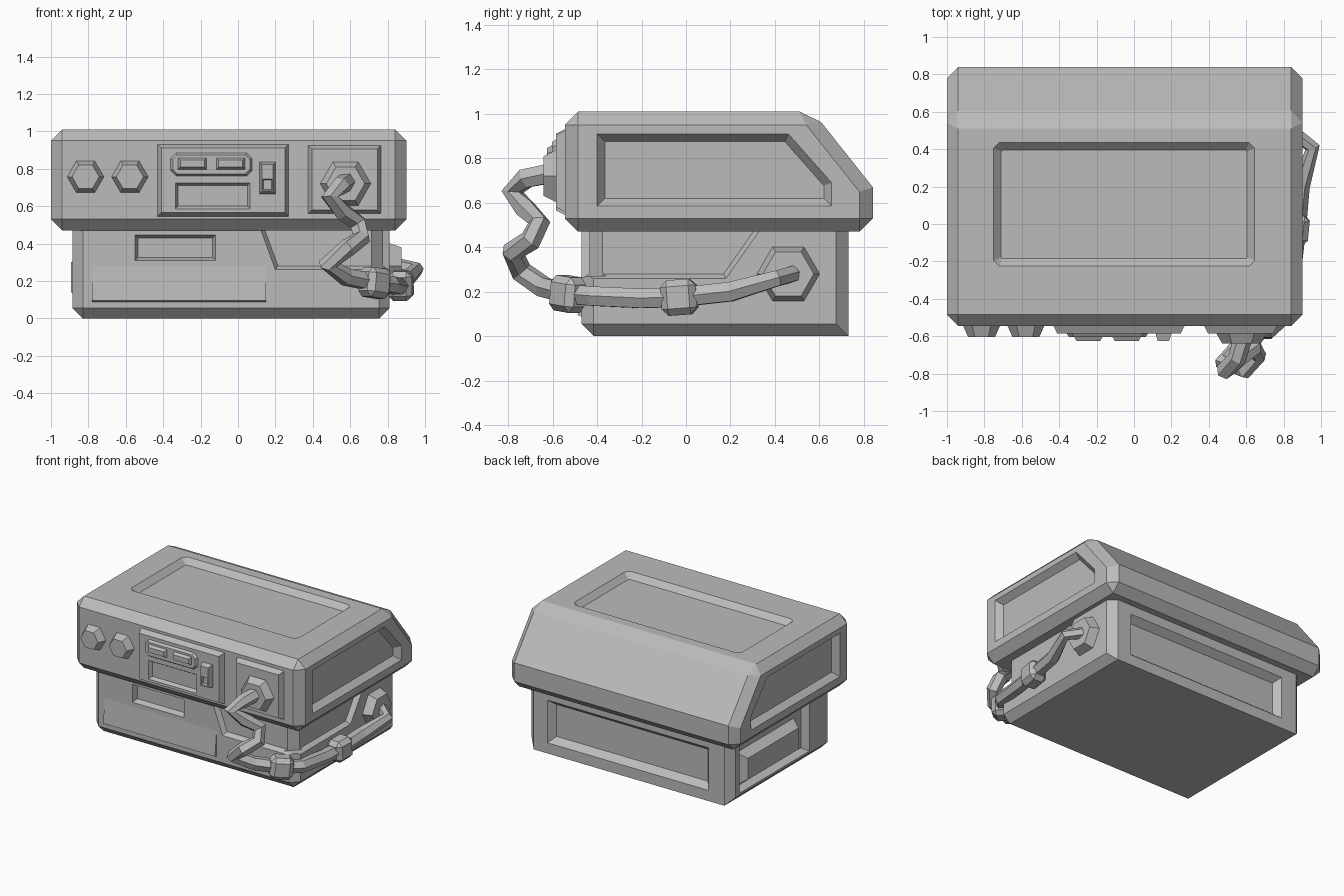
import bpy, bmesh, math
from mathutils import Vector

cube = bpy.data.objects.get("Cube")
if cube:
    bpy.data.objects.remove(cube, do_unlink=True)

GREY = (0.5, 0.5, 0.5, 1)
metal = bpy.data.materials.new("grey_metal")
metal.use_nodes = True
metal.diffuse_color = GREY
metal.node_tree.nodes["Principled BSDF"].inputs["Base Color"].default_value = GREY

# Maps flat coordinates plus a height to each side of the model
SIDES = {
    "front": lambda u, v, h: (u, -h, v),
    "back": lambda u, v, h: (u, h, v),
    "left": lambda u, v, h: (h, u, v),
    "right": lambda u, v, h: (-h, u, v),
    "top": lambda u, v, h: (u, v, h),
}


def finish(name, bm):
    bmesh.ops.recalc_face_normals(bm, faces=bm.faces)
    mesh = bpy.data.meshes.new(name)
    bm.to_mesh(mesh)
    bm.free()
    mesh.materials.append(metal)
    ob = bpy.data.objects.new(name, mesh)
    bpy.context.collection.objects.link(ob)
    return ob


def loft_bm(side, rings):
    """Joins outlines at successive heights into a closed solid."""
    bm = bmesh.new()
    loops = [[bm.verts.new(SIDES[side](u, v, h)) for u, v in pts] for pts, h in rings]
    n = len(loops[0])
    for a, b in zip(loops, loops[1:]):
        for i in range(n):
            j = (i + 1) % n
            bm.faces.new((a[i], a[j], b[j], b[i]))
    bm.faces.new(loops[0])
    bm.faces.new(loops[-1])
    bmesh.ops.recalc_face_normals(bm, faces=bm.faces)
    return bm


def shrink(pts, d):
    """Insets a counter-clockwise convex outline by d."""
    out = []
    for i, p in enumerate(pts):
        p = Vector(p)
        e1 = (p - Vector(pts[i - 1])).normalized()
        e2 = (Vector(pts[(i + 1) % len(pts)]) - p).normalized()
        n1, n2 = Vector((-e1.y, e1.x)), Vector((-e2.y, e2.x))
        out.append(tuple(p + (n1 + n2) * d / (1 + n1.dot(n2))))
    return out


def rect(u0, u1, v0, v1, c=0):
    if not c:
        return [(u0, v0), (u1, v0), (u1, v1), (u0, v1)]
    return [(u0 + c, v0), (u1 - c, v0), (u1, v0 + c), (u1, v1 - c),
            (u1 - c, v1), (u0 + c, v1), (u0, v1 - c), (u0, v0 + c)]


def hexagon(u, v, r):
    return [(u + r * math.cos(math.pi * i / 3), v + r * math.sin(math.pi * i / 3))
            for i in range(6)]


def raised(name, side, pts, base, height, inset):
    rings = [(pts, base - 0.02), (pts, base), (shrink(pts, inset), base + height)]
    return finish(name, loft_bm(side, rings))


def cut(target, cutter):
    mod = target.modifiers.new("cut", "BOOLEAN")
    mod.operation = "DIFFERENCE"
    mod.solver = "EXACT"
    mod.object = cutter
    bpy.context.view_layer.update()
    dg = bpy.context.evaluated_depsgraph_get()
    mesh = bpy.data.meshes.new_from_object(target.evaluated_get(dg))
    target.modifiers.clear()
    target.data = mesh
    bpy.data.objects.remove(cutter, do_unlink=True)


def recess(target, side, pts, base, depth, inset):
    rings = [(pts, base + 0.1), (pts, base), (shrink(pts, inset), base - depth)]
    cut(target, finish("cutter", loft_bm(side, rings)))


def chamfered(name, profile, x0, x1, width, sharp):
    """Extrudes a side profile along x and chamfers all but the sharp edges."""
    bm = loft_bm("left", [(profile, x0), (profile, x1)])
    edges = [e for e in bm.edges if not sharp(*[v.co for v in e.verts])]
    bmesh.ops.bevel(bm, geom=edges, offset=width, segments=1, affect="EDGES")
    return finish(name, bm)


# Upper housing with a sloped back
FRONT, BACK, LEFT, RIGHT, TOP = -0.545, 0.84, 0.9, 1.0, 1.01
housing = chamfered(
    "upper_housing",
    [(FRONT, 0.47), (BACK, 0.47), (BACK, 0.67), (0.57, TOP), (FRONT, TOP)],
    -RIGHT, LEFT, 0.06,
    lambda a, b: a.y > 0.8 and b.y > 0.8 and a.z > 0.6 and b.z > 0.6)
recess(housing, "top", rect(-0.75, 0.645, -0.225, 0.435, 0.03), TOP, 0.04, 0.04)
window = [(-0.4, 0.585), (0.655, 0.585), (0.655, 0.69), (0.46, 0.91), (-0.4, 0.91)]
for side, base in (("left", LEFT), ("right", RIGHT)):
    recess(housing, side, window, base, 0.045, 0.035)

# Lower base
base_box = chamfered(
    "lower_base", rect(-0.47, 0.73, 0, 0.5), -0.885, 0.81, 0.055,
    lambda a, b: (a.z > 0.4 and b.z > 0.4)
    or (a.y > 0.7 and b.y > 0.7 and a.z < 0.1 and b.z < 0.1))
recess(base_box, "front", rect(-0.55, -0.12, 0.31, 0.445), 0.47, 0.04, 0.015)
recess(base_box, "back", rect(-0.7, 0.64, 0.08, 0.4), 0.73, 0.05, 0.04)
recess(base_box, "right", rect(-0.2, 0.63, 0.07, 0.56), 0.885, 0.06, 0.015)
# Cut-away wrapping round the front corner
recess(base_box, "front", [(0.2, 0.26), (1, 0.26), (1, 0.56), (0.09, 0.56)], 0.47, 0.035, 0.02)
recess(base_box, "left", [(-0.7, 0.26), (0.18, 0.26), (0.39, 0.56), (-0.7, 0.56)], 0.81, 0.035, 0.02)
corner = [(0.55, -0.6), (0.95, -0.6), (0.95, -0.2)]
cut(base_box, finish("cutter", loft_bm("top", [(corner, 0.27), (corner, 0.6)])))

# Base details
raised("side_block", "right", rect(-0.1, 0.58, 0.1, 0.34), 0.825, 0.068, 0.04)
lip = [(-0.45, 0.08), (-0.45, 0.28), (-0.47, 0.28), (-0.487, 0.095)]
finish("front_lip_panel", loft_bm("left", [(lip, -0.78), (lip, 0.15)]))
raised("side_socket", "left", hexagon(0.46, 0.28, 0.155), 0.775, 0.1, 0.035)

# Control panel
panel = raised("control_panel", "front", rect(-0.43, 0.27, 0.545, 0.93), 0.545, 0.04, 0.02)
recess(panel, "front", rect(-0.335, 0.065, 0.585, 0.725), 0.585, 0.025, 0.015)
raised("button_frame", "front", rect(-0.36, 0.075, 0.76, 0.885, 0.03), 0.585, 0.018, 0.012)
for i, x in enumerate((-0.32, -0.115)):
    raised(f"button_{i + 1}", "front", rect(x, x + 0.152, 0.797, 0.858), 0.603, 0.022, 0.012)
slider = raised("slider_switch", "front", rect(0.115, 0.2, 0.665, 0.835), 0.585, 0.04, 0.012)
recess(slider, "front", rect(0.132, 0.183, 0.685, 0.745), 0.625, 0.02, 0.004)
raised("socket_plate", "front", rect(0.375, 0.765, 0.56, 0.925), 0.545, 0.04, 0.02)
raised("front_socket", "front", hexagon(0.575, 0.72, 0.135), 0.585, 0.055, 0.028)
for i, x in enumerate((-0.815, -0.578)):
    raised(f"knob_{i + 1}", "front", hexagon(x, 0.757, 0.098), FRONT * -1, 0.058, 0.022)

# Cable from the front socket round to the side socket
path = [(0.58, -0.62, 0.73), (0.55, -0.72, 0.71), (0.49, -0.78, 0.65), (0.56, -0.72, 0.57),
        (0.64, -0.66, 0.51), (0.66, -0.70, 0.43), (0.59, -0.78, 0.38), (0.48, -0.74, 0.29),
        (0.58, -0.64, 0.22), (0.73, -0.53, 0.19), (0.82, -0.42, 0.18), (0.85, -0.2, 0.17),
        (0.87, -0.03, 0.175), (0.89, 0.2, 0.2), (0.955, 0.41, 0.26), (0.86, 0.48, 0.28)]
curve = bpy.data.curves.new("cable", "CURVE")
curve.dimensions = "3D"
curve.bevel_depth = 0.05
curve.bevel_resolution = 1
curve.use_fill_caps = True
spline = curve.splines.new("POLY")
spline.points.add(len(path) - 1)
for point, co in zip(spline.points, path):
    point.co = (*co, 1)
    point.radius = 0.8 if co[1] > 0.3 else 1
spline.use_smooth = False
curve.materials.append(metal)
bpy.context.collection.objects.link(bpy.data.objects.new("cable", curve))

# Chunky cable couplings
for i, k in enumerate((9, 12)):
    bm = bmesh.new()
    bmesh.ops.create_cube(bm, size=1)
    bmesh.ops.scale(bm, verts=bm.verts, vec=(0.13, 0.16, 0.16))
    bmesh.ops.bevel(bm, geom=bm.edges[:], offset=0.03, segments=1, affect="EDGES")
    ob = finish(f"cable_coupling_{i + 1}", bm)
    ob.location = path[k]
    along = Vector(path[k + 1]) - Vector(path[k - 1])
    ob.rotation_euler = along.to_track_quat("Y", "Z").to_euler()
